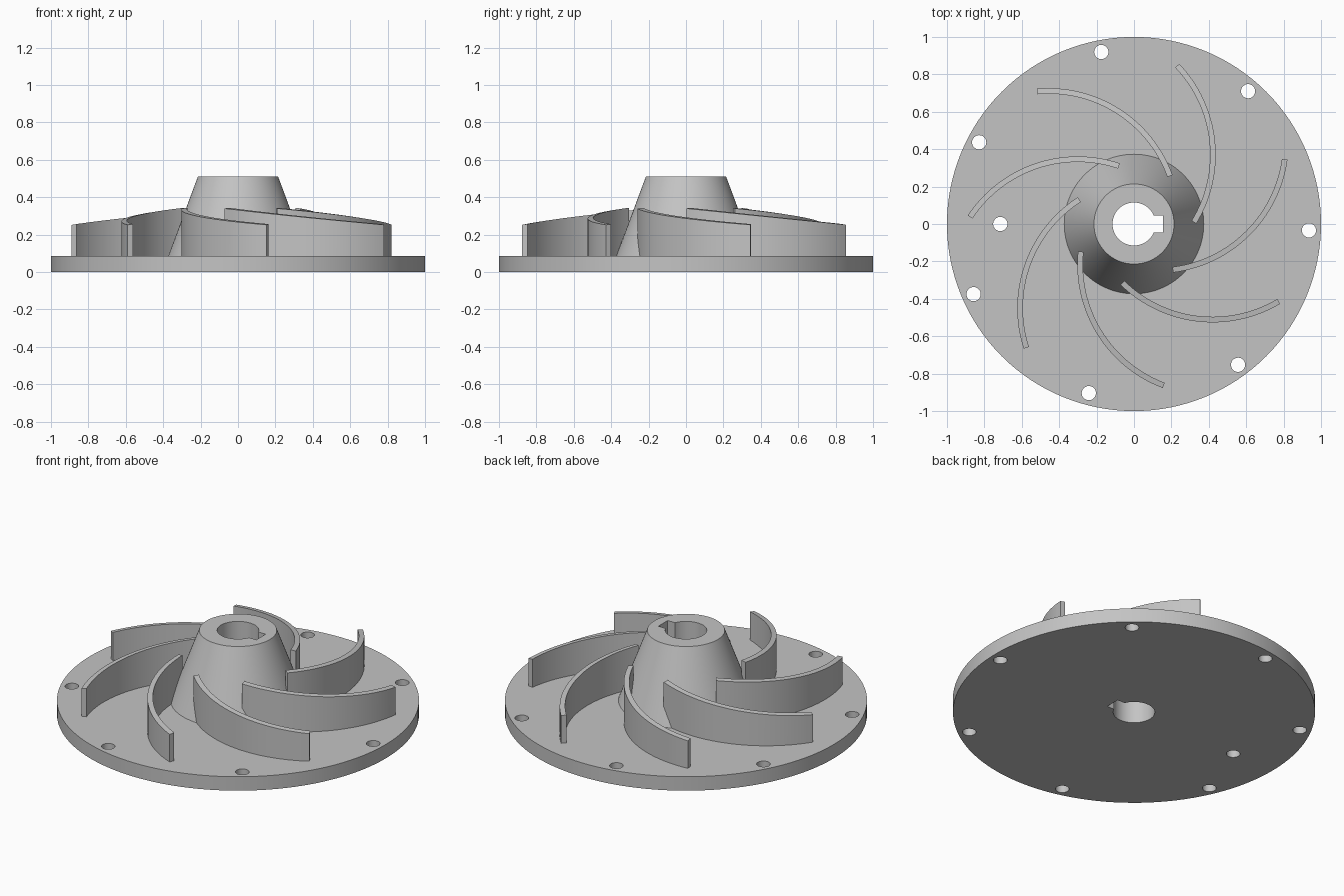
import bpy, bmesh, math
from mathutils import Vector

if "Cube" in bpy.data.objects:
    bpy.data.objects.remove(bpy.data.objects["Cube"])

COUNT = 7
STEP = math.tau / COUNT
DISC_TOP = 0.085
HUB_TOP = 0.512

metal = bpy.data.materials.new("grey metal")
metal.diffuse_color = (0.55, 0.55, 0.55, 1)
metal.use_nodes = True
metal.node_tree.nodes["Principled BSDF"].inputs["Base Color"].default_value = metal.diffuse_color


def make_object(name, bm):
    bmesh.ops.recalc_face_normals(bm, faces=bm.faces)
    mesh = bpy.data.meshes.new(name)
    bm.to_mesh(mesh)
    bm.free()
    mesh.materials.append(metal)
    obj = bpy.data.objects.new(name, mesh)
    bpy.context.collection.objects.link(obj)
    return obj


def cylinder(name, radius, x, y, segments):
    bm = bmesh.new()
    bmesh.ops.create_cone(bm, cap_ends=True, segments=segments, radius1=radius,
                          radius2=radius, depth=2)
    bmesh.ops.translate(bm, verts=bm.verts, vec=(x, y, 0))
    return make_object(name, bm)


def activate(obj):
    bpy.ops.object.select_all(action='DESELECT')
    obj.select_set(True)
    bpy.context.view_layer.objects.active = obj


def cut(obj, cutter):
    activate(obj)
    mod = obj.modifiers.new("cut", 'BOOLEAN')
    mod.operation = 'DIFFERENCE'
    mod.solver = 'EXACT'
    mod.object = cutter
    bpy.ops.object.modifier_apply(modifier=mod.name)
    bpy.data.objects.remove(cutter)


def smooth(obj):
    activate(obj)
    bpy.ops.object.shade_smooth_by_angle(angle=math.radians(30))


# Disc and tapered hub, turned from one profile
profile = [(0, 0), (1, 0), (1, DISC_TOP), (0.373, DISC_TOP), (0.214, HUB_TOP), (0, HUB_TOP)]
bm = bmesh.new()
verts = [bm.verts.new((r, 0, z)) for r, z in profile]
edges = [bm.edges.new(pair) for pair in zip(verts, verts[1:])]
bmesh.ops.spin(bm, geom=verts + edges, cent=(0, 0, 0), axis=(0, 0, 1),
               angle=math.tau, steps=128)
bmesh.ops.remove_doubles(bm, verts=bm.verts, dist=1e-5)
bmesh.ops.dissolve_limit(bm, angle_limit=0.001, verts=bm.verts, edges=bm.edges)
body = make_object("disc_and_hub", bm)

# Shaft bore and keyway
cut(body, cylinder("bore_cutter", 0.115, 0, 0, 64))
bm = bmesh.new()
bmesh.ops.create_cube(bm, size=1)
bmesh.ops.scale(bm, verts=bm.verts, vec=(0.155, 0.09, 2))
bmesh.ops.translate(bm, verts=bm.verts, vec=(0.0775, 0, 0))
cut(body, make_object("keyway_cutter", bm))

# Rim bolt holes and the single inner hole
holes = [(0.936, math.radians(-2.1) + i * STEP) for i in range(COUNT)] + [(0.715, math.pi)]
for r, a in holes:
    cut(body, cylinder("hole_cutter", 0.038, r * math.cos(a), r * math.sin(a), 32))
smooth(body)

# Curved vanes: arc walls whose top falls linearly with radius
ARC_CENTRE = Vector((-0.268, 0.37))
ARC_RADIUS, THICKNESS, SEGMENTS = 0.69, 0.03, 32
START = math.atan2(0.01 - 0.37, 0.32 + 0.268)
END = math.atan2(0.845 - 0.37, 0.23 + 0.268)


def vane(index):
    bm = bmesh.new()
    rings = []
    for k in range(SEGMENTS + 1):
        a = START + (END - START) * k / SEGMENTS
        ring = []
        for side, top in ((-1, 0), (1, 0), (1, 1), (-1, 1)):
            rad = ARC_RADIUS + side * THICKNESS / 2
            p = ARC_CENTRE + rad * Vector((math.cos(a), math.sin(a)))
            z = 0.342 - 0.157 * (p.length - 0.32) if top else DISC_TOP - 0.01
            ring.append(bm.verts.new((p.x, p.y, z)))
        rings.append(ring)
    for r0, r1 in zip(rings, rings[1:]):
        for j in range(4):
            n = (j + 1) % 4
            bm.faces.new((r0[j], r0[n], r1[n], r1[j]))
    bm.faces.new(rings[0])
    bm.faces.new(rings[-1])
    obj = make_object(f"vane_{index + 1}", bm)
    obj.rotation_euler.z = index * STEP
    smooth(obj)


for i in range(COUNT):
    vane(i)
